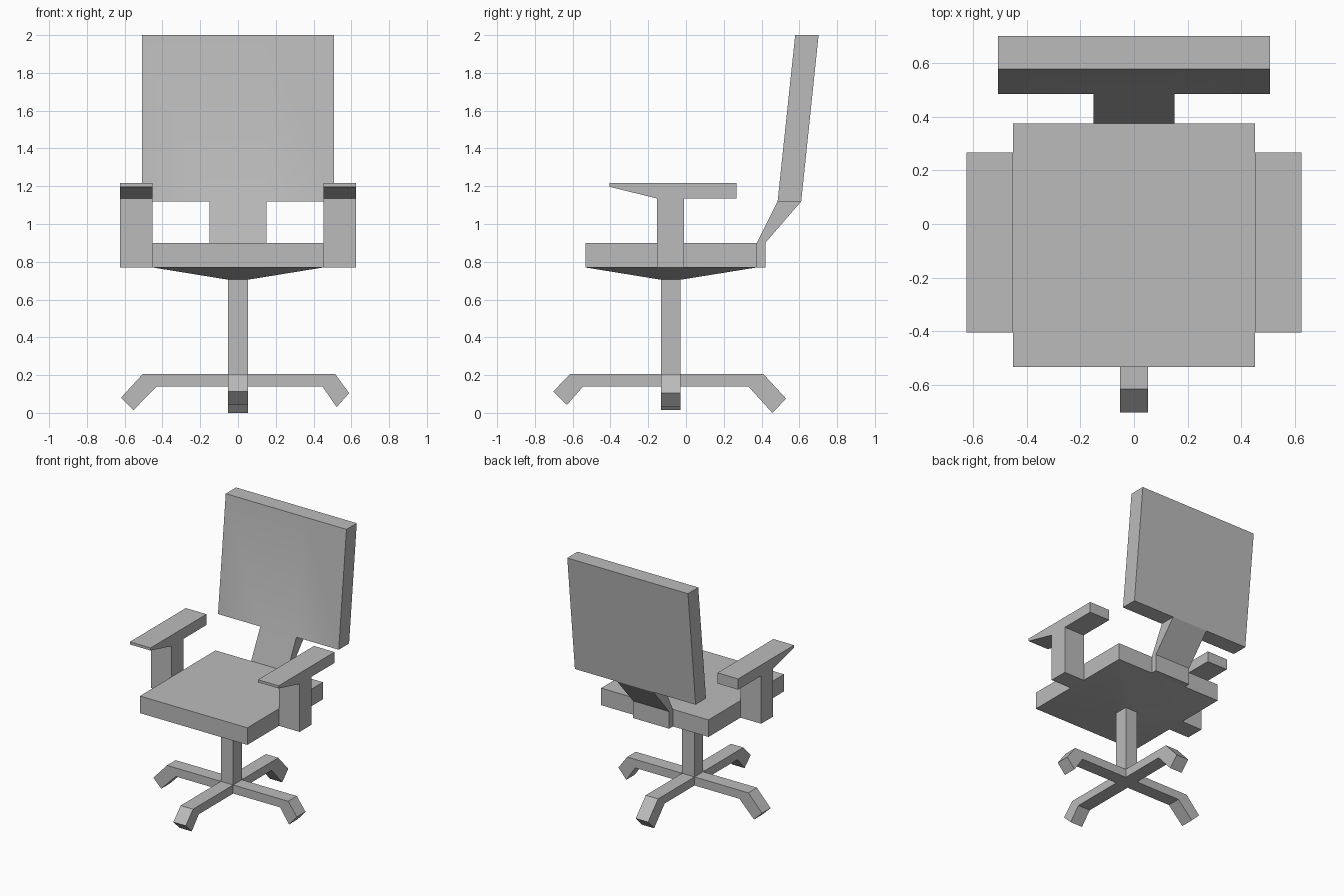
import bpy, bmesh

# Remove the default cube
cube = bpy.data.objects.get("Cube")
if cube:
    bpy.data.objects.remove(cube, do_unlink=True)

# Single grey material
GREY = (0.5, 0.5, 0.5, 1.0)
mat = bpy.data.materials.new("plain_grey")
mat.use_nodes = True
mat.diffuse_color = GREY
mat.node_tree.nodes["Principled BSDF"].inputs["Base Color"].default_value = GREY


def add_prism(bm, profile, lo, hi, axis="x"):
    """Extrude a (horizontal, z) profile along the x or y axis."""
    place = (lambda t, h, z: (t, h, z)) if axis == "x" else (lambda t, h, z: (h, t, z))
    rings = [[bm.verts.new(place(t, h, z)) for h, z in profile] for t in (lo, hi)]
    for ring in rings:
        bm.faces.new(ring)
    n = len(profile)
    for i in range(n):
        j = (i + 1) % n
        bm.faces.new((rings[0][i], rings[0][j], rings[1][j], rings[1][i]))


def finish(bm, name):
    """Weld the pieces, drop inner walls and make the object."""
    bmesh.ops.remove_doubles(bm, verts=bm.verts[:], dist=0.0005)
    inner = [f for f in bm.faces if all(len(e.link_faces) > 2 for e in f.edges)]
    bmesh.ops.delete(bm, geom=inner, context="FACES")
    bmesh.ops.recalc_face_normals(bm, faces=bm.faces[:])
    mesh = bpy.data.meshes.new(name)
    bm.to_mesh(mesh)
    bm.free()
    mesh.materials.append(mat)
    obj = bpy.data.objects.new(name, mesh)
    bpy.context.collection.objects.link(obj)
    bpy.ops.object.select_all(action="DESELECT")
    obj.select_set(True)
    bpy.context.view_layer.objects.active = obj
    bpy.ops.object.shade_smooth_by_angle(angle=0.52)
    return obj


def prism(name, profile, lo, hi, axis="x"):
    bm = bmesh.new()
    add_prism(bm, profile, lo, hi, axis)
    return finish(bm, name)


def rect(h0, h1, z0, z1):
    return [(h0, z0), (h1, z0), (h1, z1), (h0, z1)]


COL = 0.052                          # half width of the column and legs
COL_Y = -0.08                        # column centre
C0, C1 = COL_Y - COL, COL_Y + COL
SEAT_X, SEAT_F, SEAT_B = 0.452, -0.533, 0.375

# Seat: slab with a shallow tapered underside
bm = bmesh.new()
levels = [(COL, C0, C1, 0.705),
          (SEAT_X, SEAT_F, SEAT_B, 0.77),
          (SEAT_X, SEAT_F, SEAT_B, 0.9)]
rings = [[bm.verts.new(p) for p in ((-x, f, z), (x, f, z), (x, b, z), (-x, b, z))]
         for x, f, b, z in levels]
bm.faces.new(rings[0])
bm.faces.new(rings[-1])
for low, high in zip(rings, rings[1:]):
    for i in range(4):
        j = (i + 1) % 4
        bm.faces.new((low[i], low[j], high[j], high[i]))
finish(bm, "seat")

# Backrest: wide leaning panel joined to a narrow bent support
panel = [(0.485, 1.12), (0.61, 1.12), (0.702, 2.0), (0.578, 2.0)]
support_low = rect(SEAT_B, 0.42, 0.77, 0.9)
support_bend = [(SEAT_B, 0.9), (0.42, 0.9), (0.61, 1.12), (0.485, 1.12)]
W, S = 0.508, 0.152
bm = bmesh.new()
for lo, hi in ((-W, -S), (-S, S), (S, W)):
    add_prism(bm, panel, lo, hi)
add_prism(bm, support_bend, -S, S)
add_prism(bm, support_low, -S, S)
finish(bm, "backrest")

# Armrests: post and pad with a tapered front
arm = [(-0.153, 0.77), (-0.01, 0.77), (-0.01, 1.135), (0.267, 1.135),
       (0.267, 1.217), (-0.405, 1.217), (-0.405, 1.197), (-0.153, 1.135)]
for side, s in (("left", 1), ("right", -1)):
    prism(side + "_armrest", arm, s * SEAT_X, s * 0.626)

# Column
prism("column", rect(C0, C1, 0.14, 0.705), -COL, COL)

# Four legs with bent feet: profile from the hub outwards
def leg(name, hub, knee_top, toe_top, toe_low, knee_low, lo, hi, axis):
    profile = [(hub, 0.14), (hub, 0.205), (knee_top, 0.205), toe_top, toe_low, (knee_low, 0.14)]
    prism(name, profile, lo, hi, axis)


leg("left_leg", COL, 0.515, (0.588, 0.105), (0.522, 0.03), 0.447, C0, C1, "y")
leg("right_leg", -COL, -0.505, (-0.62, 0.08), (-0.553, 0.015), -0.43, C0, C1, "y")
leg("front_leg", C0, -0.615, (-0.703, 0.113), (-0.63, 0.042), -0.545, -COL, COL, "x")
leg("back_leg", C1, 0.41, (0.53, 0.075), (0.457, 0.0), 0.33, -COL, COL, "x")
